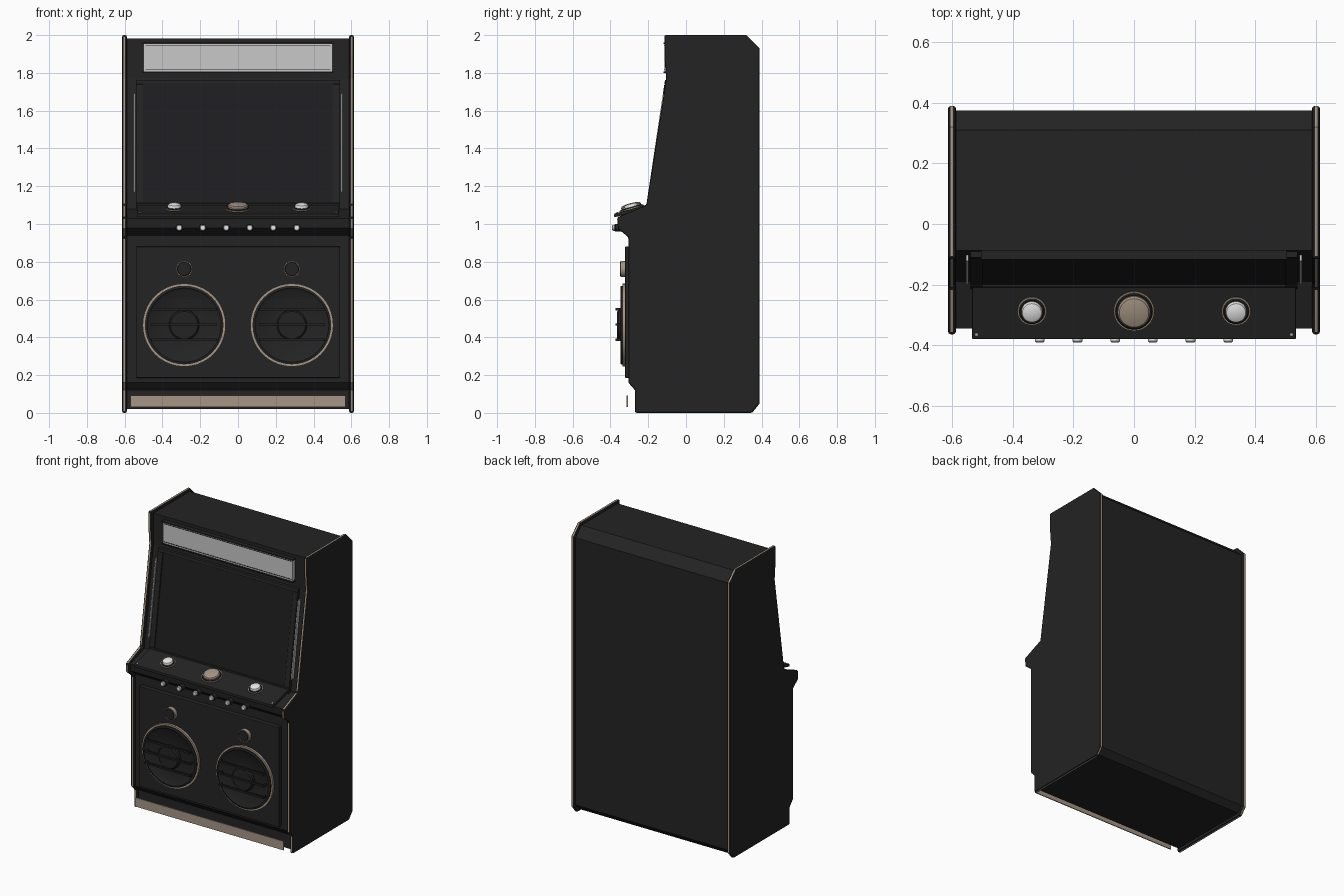
import bpy, bmesh, math
from mathutils import Vector

cube = bpy.data.objects.get("Cube")
if cube:
    bpy.data.objects.remove(cube)


def material(name, rgb):
    m = bpy.data.materials.new(name)
    m.use_nodes = True
    m.diffuse_color = (*rgb, 1)
    bsdf = m.node_tree.nodes["Principled BSDF"]
    bsdf.inputs["Base Color"].default_value = (*rgb, 1)
    bsdf.inputs["Roughness"].default_value = 0.6
    return m


black = material("black laminate", (0.017, 0.017, 0.017))
glass = material("dark glass", (0.013, 0.013, 0.014))
tan = material("tan metal", (0.38, 0.30, 0.23))
pale = material("pale panel", (0.58, 0.58, 0.58))
white = material("white button", (0.8, 0.8, 0.8))
Y, Z = Vector((0, -1, 0)), Vector((0, 0, 1))


def finish(name, bm, *mats):
    bmesh.ops.recalc_face_normals(bm, faces=bm.faces)
    me = bpy.data.meshes.new(name)
    bm.to_mesh(me)
    bm.free()
    for m in mats:
        me.materials.append(m)
    ob = bpy.data.objects.new(name, me)
    bpy.context.collection.objects.link(ob)
    return ob


def smooth(ob):
    for o in bpy.context.selected_objects:
        o.select_set(False)
    ob.select_set(True)
    bpy.context.view_layer.objects.active = ob
    bpy.ops.object.shade_smooth_by_angle(angle=math.radians(35))


def extrude(name, profile, x0, x1, mat, bevel=0.0, rim=None):
    """Extrude a (y, z) profile along x; the rim can take its own colour."""
    bm = bmesh.new()
    face = bm.faces.new([bm.verts.new((x0, y, z)) for y, z in profile])
    out = bmesh.ops.extrude_face_region(bm, geom=[face])["geom"]
    moved = [v for v in out if isinstance(v, bmesh.types.BMVert)]
    bmesh.ops.translate(bm, verts=moved, vec=(x1 - x0, 0, 0))
    if rim:
        bm.normal_update()
        for f in bm.faces:
            f.material_index = int(abs(f.normal.x) < 0.5)
    ob = finish(name, bm, mat, *([rim] if rim else []))
    if bevel:
        mod = ob.modifiers.new("Bevel", "BEVEL")
        mod.width, mod.segments = bevel, 2
        mod.limit_method = "ANGLE"
        mod.angle_limit = math.radians(50)
        mod.material = 0
    return ob


def box(name, x0, x1, y0, y1, z0, z1, mat, bevel=0.0):
    return extrude(name, [(y0, z0), (y1, z0), (y1, z1), (y0, z1)], x0, x1, mat, bevel)


def lathe(name, centre, axis, profile, mat, steps=40):
    """Spin a (radius, height) profile about an axis."""
    bm = bmesh.new()
    vs = [bm.verts.new((r, 0, h)) for r, h in profile]
    edges = [bm.edges.new(p) for p in zip(vs, vs[1:])]
    bmesh.ops.spin(bm, geom=vs + edges, cent=(0, 0, 0), axis=(0, 0, 1),
                   angle=math.tau, steps=steps, use_duplicate=False)
    bmesh.ops.remove_doubles(bm, verts=bm.verts, dist=0.0002)
    ob = finish(name, bm, mat)
    ob.location = centre
    ob.rotation_euler = Z.rotation_difference(axis).to_euler()
    smooth(ob)
    return ob


def disc(name, centre, axis, r, h, mat, edge=0.004):
    return lathe(name, centre, axis, [(0, 0), (r, 0), (r, h - edge), (r - edge, h), (0, h)], mat)


def ring(name, centre, axis, r0, r1, h, mat):
    return lathe(name, centre, axis, [(r0, 0), (r1, 0), (r1, h), (r0, h), (r0, 0)], mat)


# Side panels with coloured edge trim
side = [(-0.27, 0), (-0.27, 0.12), (-0.305, 0.16), (-0.305, 0.93), (-0.36, 0.975),
        (-0.365, 1.035), (-0.21, 1.1), (-0.105, 1.77), (-0.115, 1.89), (-0.115, 2),
        (0.32, 2), (0.39, 1.93), (0.39, 0.05), (0.35, 0)]
for s, label in ((1, "left"), (-1, "right")):
    extrude(label + "_side_panel", side, s * 0.588, s * 0.614, black, 0.009, tan)

# Cabinet body
body = [(-0.255, 0.02), (-0.255, 0.12), (-0.29, 0.16), (-0.29, 0.94), (-0.34, 0.98),
        (-0.345, 1.03), (-0.19, 1.08), (-0.09, 1.77), (-0.088, 1.983),
        (0.31, 1.983), (0.375, 1.92), (0.375, 0.06), (0.34, 0.02)]
extrude("cabinet_body", body, -0.592, 0.592, black)
box("kick_plate", -0.57, 0.57, -0.315, -0.307, 0.03, 0.093, tan, 0.002)

# Marquee
box("marquee_panel", -0.5, 0.5, -0.113, -0.085, 1.808, 1.955, pale)
for z in (1.8, 1.953):
    box("marquee_retainer", -0.505, 0.505, -0.118, -0.085, z, z + 0.008, black)
for z in (1.818, 1.944):
    box("marquee_seam", -0.49, 0.49, -0.116, -0.112, z, z + 0.003, black)


# Screen surround, following the slope of the cabinet front
def slab(name, x0, x1, z0, z1, front, mat, bevel=0.0):
    def y(z):
        return -0.2 + (z - 1.1) * 0.149
    return extrude(name, [(y(z0) - front, z0), (y(z1) - front, z1),
                          (y(z1) + 0.02, z1), (y(z0) + 0.02, z0)], x0, x1, mat, bevel)


slab("screen_glass", -0.51, 0.51, 1.1, 1.75, 0.002, glass)
slab("screen_frame_top", -0.54, 0.54, 1.74, 1.762, 0.01, black, 0.003)
slab("screen_frame_bottom", -0.54, 0.54, 1.04, 1.11, 0.01, black, 0.003)
for s in (-1, 1):
    slab("screen_frame_side", s * 0.5, s * 0.54, 1.11, 1.74, 0.01, black, 0.003)
    slab("light_strip", s * 0.546, s * 0.554, 1.17, 1.69, 0.01, pale)

# Control deck with raised buttons
slope = 0.27
normal = Vector((0, -slope, 1)).normalized()


def on_deck(x, y):
    return (x, y, 1.055 + (y + 0.38) * slope)


back = on_deck(0, -0.205)[2]
extrude("control_deck", [(-0.38, 1.035), (-0.38, 1.055), (-0.205, back), (-0.205, back - 0.02)],
        -0.535, 0.535, black, 0.004)
for x, r, mat in ((-0.337, 0.035, white), (0, 0.054, tan), (0.337, 0.035, white)):
    c = on_deck(x, -0.287)
    ring("button_trim", c, normal, r + 0.008, r + 0.013, 0.005, tan)
    disc("button_collar", c, normal, r + 0.008, 0.01, black)
    lathe("deck_button", c, normal, [(0, 0), (r, 0), (r, 0.018), (r * 0.9, 0.025),
                                     (r * 0.6, 0.029), (0, 0.031)], mat)
for s in (-1, 1):
    disc("deck_screw", on_deck(s * 0.52, -0.365), normal, 0.006, 0.003, pale, 0.001)

# Row of small front buttons
for i in range(6):
    c = Vector((-0.311 + i * 0.1244, -0.338, 0.98))
    disc("small_button_collar", c, Y, 0.021, 0.04, black)
    disc("small_button", c, Y, 0.016, 0.053, white)

# Speaker board, woofers and tweeters
box("speaker_board", -0.54, 0.54, -0.322, -0.285, 0.185, 0.88, black, 0.004)
for s in (-1, 1):
    x = s * 0.285
    c = Vector((x, -0.32, 0.465))
    ring("woofer_trim", c, Y, 0.207, 0.22, 0.017, tan)
    lathe("woofer_cone", c, Y, [(0.208, 0), (0.208, 0.025), (0.196, 0.028),
                                (0.185, 0.02), (0.08, 0.014), (0, 0.014)], black)
    disc("woofer_hub", c, Y, 0.08, 0.045, black, 0.008)
    for k in (-1, 0, 1):
        z, h = 0.468 + k * 0.081, 0.006
        box("woofer_bar", x - 0.175, x + 0.175, -0.374, -0.362, z - h, z + h, black)
        for e in (-1, 1):
            box("bar_post", x + e * 0.175, x + e * 0.165, -0.37, -0.335, z - h, z + h, black)
    t = Vector((x, -0.32, 0.762))
    ring("tweeter_trim", t, Y, 0.038, 0.043, 0.028, tan)
    disc("tweeter", t, Y, 0.039, 0.03, black)
